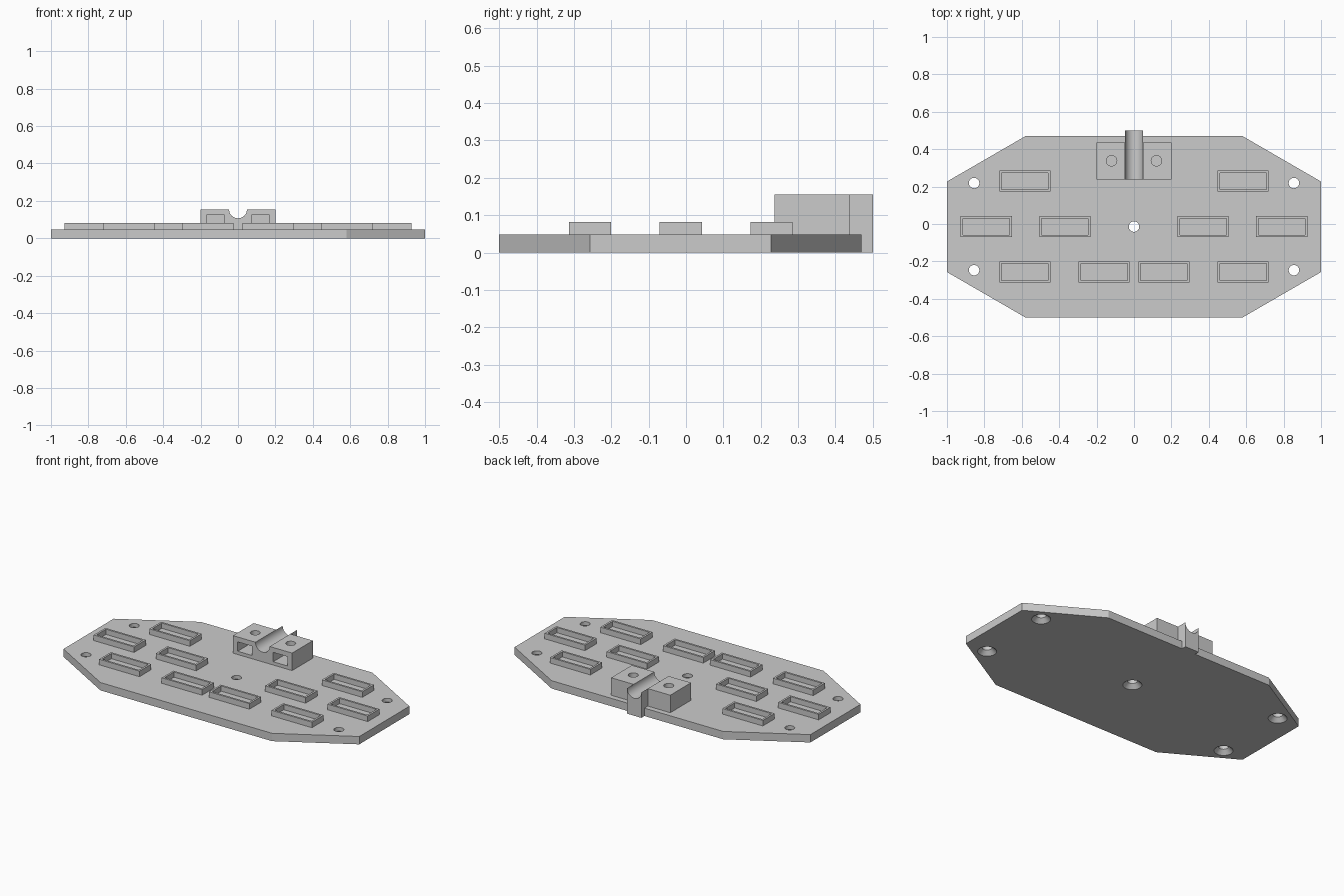
import bpy, bmesh, math
from mathutils import Matrix, Vector

cube = bpy.data.objects.get("Cube")
if cube:
    bpy.data.objects.remove(cube, do_unlink=True)

grey = bpy.data.materials.new("light grey")
grey.use_nodes = True
grey.diffuse_color = (0.6, 0.6, 0.6, 1)
grey.node_tree.nodes["Principled BSDF"].inputs["Base Color"].default_value = (0.6, 0.6, 0.6, 1)

PLATE_TOP = 0.048
CLAMP_TOP = 0.155
MID_Y = -0.014
HOLE_R = 0.028


def finish(name, bm):
    bmesh.ops.recalc_face_normals(bm, faces=bm.faces)
    mesh = bpy.data.meshes.new(name)
    bm.to_mesh(mesh)
    bm.free()
    mesh.materials.append(grey)
    obj = bpy.data.objects.new(name, mesh)
    bpy.context.collection.objects.link(obj)
    return obj


def extrude(name, points, offset):
    """Solid made by pushing a flat outline along an offset."""
    bm = bmesh.new()
    face = bm.faces.new([bm.verts.new(p) for p in points])
    moved = bmesh.ops.extrude_face_region(bm, geom=[face], use_keep_orig=True)["geom"]
    bmesh.ops.translate(bm, verts=[v for v in moved if isinstance(v, bmesh.types.BMVert)],
                        vec=Vector(offset))
    return finish(name, bm)


def box(name, x0, x1, y0, y1, z0, z1):
    return extrude(name, [(x0, y0, z0), (x1, y0, z0), (x1, y1, z0), (x0, y1, z0)],
                   (0, 0, z1 - z0))


def cone(name, x, y, z0, z1, r0, r1):
    bm = bmesh.new()
    bmesh.ops.create_cone(bm, cap_ends=True, segments=32, radius1=r0, radius2=r1,
                          depth=z1 - z0, matrix=Matrix.Translation((x, y, (z0 + z1) / 2)))
    return finish(name, bm)


def cut(obj, cutter):
    mod = obj.modifiers.new("cut", "BOOLEAN")
    mod.operation = "DIFFERENCE"
    mod.solver = "EXACT"
    mod.object = cutter
    bpy.context.view_layer.objects.active = obj
    bpy.ops.object.modifier_apply(modifier=mod.name)
    bpy.data.objects.remove(cutter, do_unlink=True)


def smooth(obj):
    bpy.ops.object.select_all(action="DESELECT")
    obj.select_set(True)
    bpy.context.view_layer.objects.active = obj
    bpy.ops.object.shade_smooth_by_angle(angle=math.radians(30))


# Eight-sided base plate with countersunk screw holes
outline = [(-0.58, -0.5), (0.58, -0.5), (1, -0.257), (1, 0.227),
           (0.58, 0.47), (-0.58, 0.47), (-1, 0.227), (-1, -0.257)]
plate = extrude("base_plate", [(x, y, 0) for x, y in outline], (0, 0, PLATE_TOP))
screws = [(0, MID_Y)] + [(sx * 0.855, MID_Y + sy * 0.233) for sx in (-1, 1) for sy in (-1, 1)]
for x, y in screws:
    cut(plate, cone("hole_cutter", x, y, -0.1, 0.1, HOLE_R, HOLE_R))
    cut(plate, cone("sink_cutter", x, y, -0.01, 0.025, 0.063, HOLE_R))
smooth(plate)

# Rectangular sockets: a box with its top inset and sunk to the plate
bm = bmesh.new()
bmesh.ops.create_cube(bm, size=1, matrix=Matrix.Diagonal((0.273, 0.113, 0.034, 1)))
top = max(bm.faces, key=lambda f: f.calc_center_median().z)
bmesh.ops.inset_region(bm, faces=[top], thickness=0.017)
sunk = bmesh.ops.extrude_face_region(bm, geom=[top])["geom"]
bmesh.ops.translate(bm, verts=[v for v in sunk if isinstance(v, bmesh.types.BMVert)],
                    vec=(0, 0, -0.032))
if top.is_valid:
    bmesh.ops.delete(bm, geom=[top], context="FACES_ONLY")
socket = finish("socket", bm)
rows = {0.229: [0.583], MID_Y: [0.37, 0.79], -0.257: [0.16, 0.583]}
spots = [(s * x, y) for y, xs in rows.items() for x in xs for s in (-1, 1)]
for i, (x, y) in enumerate(spots):
    part = socket if i == 0 else socket.copy()
    if i:
        bpy.context.collection.objects.link(part)
    part.name = f"socket_{i + 1}"
    part.location = (x, y, PLATE_TOP + 0.017)


# Clamp at the back, with a half-round groove running front to back
def grooved_bar(name, half, radius, z0, y0, y1):
    arc = [(radius * math.cos(a), y0, CLAMP_TOP - radius * math.sin(a))
           for a in (math.pi * k / 24 for k in range(25))]
    points = [(-half, y0, z0), (half, y0, z0)]
    if half > radius + 0.01:
        points += [(half, y0, CLAMP_TOP)] + arc + [(-half, y0, CLAMP_TOP)]
    else:
        points += [(half, y0, CLAMP_TOP)] + arc[1:-1] + [(-half, y0, CLAMP_TOP)]
    return extrude(name, points, (0, y1 - y0, 0))


clamp = grooved_bar("clamp_block", 0.2, 0.048, PLATE_TOP, 0.237, 0.437)
for s in (-1, 1):
    x = s * 0.12
    cut(clamp, box("slot_cutter", x - 0.048, x + 0.048, 0.2, 0.388, 0.068, 0.125))
    cut(clamp, cone("screw_cutter", x, 0.338, 0.1, 0.2, HOLE_R, HOLE_R))
smooth(clamp)

# Narrow tongue behind the clamp, dropping over the plate's back edge
smooth(grooved_bar("clamp_tongue", 0.048, 0.048, PLATE_TOP, 0.437, 0.47))
smooth(grooved_bar("clamp_tongue_end", 0.048, 0.048, 0, 0.47, 0.5))
